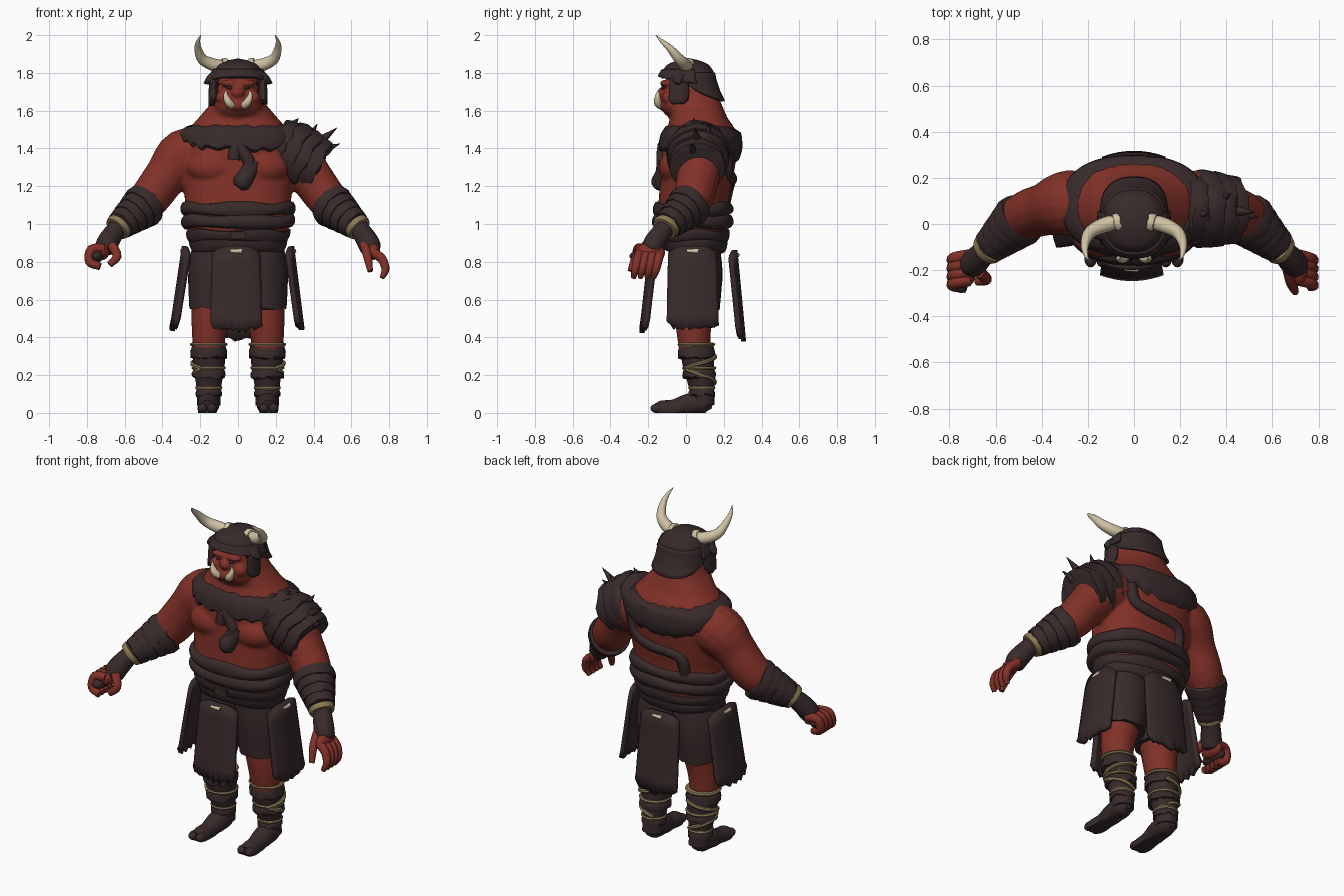
import bpy, bmesh, math, random
from mathutils import Vector, Matrix

random.seed(3)
if "Cube" in bpy.data.objects:
    bpy.data.objects.remove(bpy.data.objects["Cube"], do_unlink=True)


def material(name, r, g, b):
    m = bpy.data.materials.new(name)
    m.use_nodes = True
    m.diffuse_color = (r, g, b, 1)
    m.node_tree.nodes["Principled BSDF"].inputs["Base Color"].default_value = (r, g, b, 1)
    return m


SKIN = material("red skin", .222, .031, .021)
HIDE = material("dark leather", .04, .023, .024)
BONE = material("bone", .62, .53, .36)
CORD = material("tan cord", .26, .19, .09)


def finish(name, bm, mat):
    bmesh.ops.recalc_face_normals(bm, faces=bm.faces)
    mesh = bpy.data.meshes.new(name)
    bm.to_mesh(mesh)
    bm.free()
    ob = bpy.data.objects.new(name, mesh)
    bpy.context.collection.objects.link(ob)
    mesh.materials.append(mat)
    bpy.ops.object.select_all(action='DESELECT')
    ob.select_set(True)
    bpy.context.view_layer.objects.active = ob
    bpy.ops.object.shade_smooth_by_angle(angle=math.radians(45))
    return ob


def thicken(ob, amount):
    mod = ob.modifiers.new("thickness", 'SOLIDIFY')
    mod.thickness, mod.offset = amount, 0


def skin_rings(bm, rings, closed=True):
    rows = [[bm.verts.new(p) for p in ring] for ring in rings]
    n = len(rows[0])
    for a, b in zip(rows, rows[1:]):
        for i in range(n if closed else n - 1):
            j = (i + 1) % n
            bm.faces.new((a[i], a[j], b[j], b[i]))
    if closed:
        bm.faces.new(rows[0])
        bm.faces.new(rows[-1])


def smooth_path(pts, steps):
    p = [Vector(q) for q in pts]
    p = [p[0] * 2 - p[1]] + p + [p[-1] * 2 - p[-2]]
    out = []
    for a, b, c, d in zip(p, p[1:], p[2:], p[3:]):
        for k in range(steps):
            t = k / steps
            out.append((b * 2 + (c - a) * t + (a * 2 - b * 5 + c * 4 - d) * t * t
                        + (b * 3 - a - c * 3 + d) * t ** 3) / 2)
    return out + [p[-2]]


def tube(bm, pts, sides=16, steps=4, jag=0):
    """Round tube through (x, y, z, radius) points, kept above the floor."""
    path = smooth_path(pts, steps) if steps else [Vector(q) for q in pts]
    axis = (path[-1] - path[0]).to_3d().normalized()
    normal = axis.orthogonal()
    rings = []
    for i, p in enumerate(path):
        d = (path[min(i + 1, len(path) - 1)] - path[max(i - 1, 0)]).to_3d()
        d = d.normalized() if d.length > 1e-6 else axis
        normal = (normal - d * normal.dot(d)).normalized()
        side = d.cross(normal)
        ring = []
        for k in range(sides):
            a = math.tau * k / sides
            q = p.to_3d() + (normal * math.cos(a) + side * math.sin(a)) * max(p.w, .001)
            q += axis * random.uniform(-jag, jag) * (i != len(path) // 2)
            q.z = max(q.z, 0)
            ring.append(q)
        rings.append(ring)
    skin_rings(bm, rings)


def limb(name, pts, mat, s=1, **kw):
    bm = bmesh.new()
    tube(bm, [(x * s, y, z, r) for x, y, z, r in pts], **kw)
    return finish(name, bm, mat)


def band(name, p, q, r0, r1, mat, s=1, jag=0):
    """Bulging wrap around a limb from p to q."""
    p, q = Vector(p), Vector(q)
    prof = [(0, .8), (.06, 1), (.5, 1.06), (.94, 1), (1, .8)]
    pts = [(*p.lerp(q, t), (r0 + (r1 - r0) * t) * k) for t, k in prof]
    return limb(name, pts, mat, s, sides=24, steps=0, jag=jag)


def ball(bm, c, size):
    m = Matrix.Translation(c) @ Matrix.Diagonal((*size, 1))
    bmesh.ops.create_uvsphere(bm, u_segments=20, v_segments=12, radius=1, matrix=m)


def lump(name, c, size, mat):
    bm = bmesh.new()
    ball(bm, c, size)
    return finish(name, bm, mat)


def girth(secs, z, a, off=0):
    """Point on a body of (z, half width, front y, back y) sections."""
    lo, hi = secs[0], secs[-1]
    for lo, hi in zip(secs, secs[1:]):
        if z <= hi[0]:
            break
    t = min(max((z - lo[0]) / (hi[0] - lo[0]), 0), 1)
    rx, f, b = (lo[i] + (hi[i] - lo[i]) * t for i in (1, 2, 3))
    c, s = (math.copysign(abs(v) ** .85, v) for v in (math.cos(a), math.sin(a)))
    return Vector(((rx + off) * c, (f + b) / 2 + ((b - f) / 2 + off) * s, z))


def shell(bm, secs, low, high, off, rows=8, n=56, arc=None):
    a0, a1 = arc or (0, math.tau)
    angles = [a0 + (a1 - a0) * i / (n - 1 if arc else n) for i in range(n)]
    edge = [(low(a), high(a)) for a in angles]
    rings = [[girth(secs, l + (h - l) * t / rows, a, off(t / rows))
              for a, (l, h) in zip(angles, edge)] for t in range(rows + 1)]
    skin_rings(bm, rings, not arc)


def wrap(name, secs, low, high, thick, **kw):
    bm = bmesh.new()
    shell(bm, secs, low, high, lambda t: thick * (2 * math.sin(math.pi * t) ** .25 - 1), **kw)
    return finish(name, bm, HIDE)


def panel(name, top, bottom, side, w, bulge=.025, jag=.018, thick=.025):
    """Hanging leather flap with rounded top corners and a torn hem."""
    top, bottom, side = Vector(top), Vector(bottom), Vector(side)
    out = side.cross(top - bottom).normalized()
    bm, n, m = bmesh.new(), 17, 7
    tears = [random.uniform(-jag, jag * .6) for _ in range(n)]
    rows = []
    for j in range(m):
        v, row = j / (m - 1), []
        for i in range(n):
            u = 2 * i / (n - 1) - 1
            p = top.lerp(bottom, v) + side * u * w * (.92 + .08 * v) + out * bulge * (1 - u * u)
            p.z -= (1 - v) * .04 * u ** 4 + (tears[i] - .03 * u ** 4 if v == 1 else 0)
            row.append(p)
        rows.append(row)
    skin_rings(bm, rows, False)
    thicken(finish(name, bm, HIDE), thick)
    return out


TORSO = [(.85, .235, -.11, .2), (1, .275, -.155, .225), (1.12, .28, -.145, .225), (1.25, .295, -.135, .25),
         (1.4, .295, -.13, .275), (1.5, .265, -.1, .265), (1.56, .21, -.085, .22), (1.63, .15, -.1, .19), (1.7, .11, -.08, .165)]
MANTLE = [(1.28, .295, -.135, .262), (1.4, .31, -.138, .285), (1.48, .3, -.12, .285), (1.54, .24, -.09, .25)]
ARM = [(.14, .09, 1.39, .12), (.285, .09, 1.36, .143), (.38, .065, 1.255, .116), (.47, .035, 1.135, .107),
       (.56, -.04, 1.045, .085), (.65, -.12, .97, .045)]

# Torso, arms and head fused into one sculpted body
bm = bmesh.new()
shell(bm, TORSO, lambda a: .86, lambda a: 1.7, lambda t: 0, rows=24)
ball(bm, (0, .01, 1.7), (.12, .135, .13))
ball(bm, (0, -.05, 1.63), (.13, .082, .075))
ball(bm, (0, -.12, 1.63), (.07, .03, .03))
ball(bm, (0, -.125, 1.695), (.032, .03, .028))
for s in (1, -1):
    tube(bm, [(x * s, y, z, r) for x, y, z, r in ARM])
    ball(bm, (.13 * s, -.055, 1.3), (.14, .09, .09))
    ball(bm, (.05 * s, -.11, 1.745), (.045, .03, .018))
    ball(bm, (.08 * s, -.09, 1.67), (.04, .04, .035))
body = finish("body", bm, SKIN)
mod = body.modifiers.new("fuse", 'REMESH')
mod.mode, mod.voxel_size, mod.use_smooth_shade = 'VOXEL', .011, True
mod = body.modifiers.new("soften", 'SMOOTH')
mod.factor, mod.iterations = .5, 4

# Fur collar, waist wraps and buckle
wrap("fur_collar", MANTLE, lambda a: 1.385 - .05 * max(math.sin(a), 0) + .07 * abs(math.cos(a)) ** 3 + random.uniform(-.02, .012),
     lambda a: 1.525 - .02 * max(math.sin(a), 0) + random.uniform(-.008, .008), .014, n=72)
for i, (z0, z1, t) in enumerate([(.85, .93, .012), (.9, .975, .016), (.97, 1.055, .027), (1.04, 1.12, .027)]):
    wrap(f"waist_wrap_{i}", TORSO, lambda a: z0 + .008 * math.sin(3 * a + i),
         lambda a: z1 + .008 * math.sin(5 * a + i), t)
bm = bmesh.new()
bmesh.ops.create_cube(bm, size=1, matrix=Matrix.Translation((0, -.155, .94)) @ Matrix.Diagonal((.08, .03, .04, 1)))
finish("buckle", bm, HIDE)

# Straps lying on the torso
back, front = math.pi / 2, -math.pi / 2
for name, mid, route in [("back_strap", back, [(-.75, 1.38), (-.6, 1.28), (-.2, 1.24), (.35, 1.215), (.48, 1.1)]),
                         ("chest_strap", front, [(0, 1.42), (.1, 1.36), (.16, 1.31), (.02, 1.23)]),
                         ("chest_tatter", front, [(-.02, 1.42), (-.04, 1.37), (-.05, 1.34)])]:
    limb(name, [(*girth(TORSO, z, mid + a, -.008), .034) for a, z in route], HIDE, sides=10)
limb("chest_horn", [(.09, -.115, 1.33, .03), (.06, -.125, 1.27, .038), (.02, -.135, 1.22, .05), (0, -.14, 1.195, .03)], HIDE)

# Hanging flaps with bone toggles
for name, top, bottom, side, w in [
        ("front_flap", (-.01, -.16, .88), (-.01, -.21, .43), (1, 0, 0), .135),
        ("back_flap", (0, .235, .86), (0, .28, .385), (-1, 0, 0), .135),
        ("left_flap", (.26, .035, .88), (.315, .035, .44), (0, 1, 0), .135),
        ("right_flap", (-.26, .035, .88), (-.325, .035, .44), (0, -1, 0), .135)]:
    out = panel(name, top, bottom, side, w)
    c = Vector(top) + out * .036 - Vector((0, 0, .028))
    d = Vector(side) * .03
    limb(name + "_toggle", [(*(c - d), .009), (*(c + d), .013)], BONE, sides=8, steps=1)

for s, lr in ((1, "left"), (-1, "right")):
    # Legs, boots and bindings
    limb(lr + "_shorts", [(.1, .04, .92, .13), (.12, .05, .75, .143), (.13, .05, .55, .128)], HIDE, s, sides=24, jag=.008)
    limb(lr + "_thigh", [(.13, .05, .62, .115), (.15, .04, .48, .096), (.157, .045, .34, .082)], SKIN, s)
    limb(lr + "_boot", [(.155, .055, .36, .088), (.153, .065, .26, .083), (.155, .085, .12, .064), (.155, .09, .04, .062)], HIDE, s)
    limb(lr + "_foot", [(.155, .14, .04, .02), (.155, .1, .05, .055), (.157, .02, .045, .058), (.16, -.06, .022, .05),
                        (.163, -.13, .015, .05), (.163, -.165, .015, .035)], HIDE, s)
    for i, dx in enumerate((-.025, .025)):
        lump(f"{lr}_toe_{i}", ((.163 + dx) * s, -.15, .024), (.027, .038, .026), HIDE)
    for i, (z, r, y, h) in enumerate([(.36, .094, .055, .07), (.235, .085, .07, .05), (.13, .067, .083, .04)]):
        band(f"{lr}_boot_cuff_{i}", (.155, y, z), (.155, y, z - h), r - .006, r + .003, HIDE, s, jag=.01)
        band(f"{lr}_boot_cord_{i}", (.155, y, z + .012), (.155, y, z - .006), r + .001, r + .001, CORD, s)
    for z_end in (.31, .15):
        zig = [(-1.1 + .4 * k, .235 + (z_end - .235) * k / 8) for k in range(9)]
        limb(f"{lr}_lacing_{z_end > .2:d}", [(.155 + (.05 + .145 * z) * math.cos(a), .1 - .13 * z + (.05 + .145 * z) * math.sin(a), z, .011)
                                             for a, z in zig], CORD, s, sides=6, steps=2)

    # Bracers, wrist cords and gloves
    start, end = Vector((.482, .03, 1.11)), Vector((.645, -.115, .975))
    for i in range(4):
        band(f"{lr}_bracer_{i}", start.lerp(end, i * .2), start.lerp(end, i * .2 + .28),
             .115 - .011 * i, .11 - .011 * i, HIDE, s, jag=.006)
    band(lr + "_wrist_cord", (.623, -.098, .994), (.645, -.115, .972), .071, .067, CORD, s)
    limb(lr + "_glove", [(.64, -.11, .98, .05), (.685, -.16, .91, .058), (.705, -.18, .865, .054), (.71, -.185, .85, .03)], HIDE, s)
    lump(lr + "_palm", (.717 * s, -.19, .855), (.036, .076, .045), SKIN)
    if s > 0:
        curl = [(.715, .85, .026), (.762, .815, .025), (.78, .76, .022), (.762, .715, .013)]
        thumb = [(.67, -.2, .89, .026), (.685, -.26, .83, .024), (.7, -.295, .75, .015)]
    else:
        curl = [(.71, .87, .026), (.775, .865, .026), (.785, .8, .025), (.73, .775, .02)]
        thumb = [(.67, -.21, .89, .026), (.64, -.24, .83, .024), (.68, -.25, .785, .018)]
        lump("fist_wrap", (-.75, -.215, .83), (.04, .085, .035), HIDE)
    for i in range(4):
        y = -.135 - .036 * i
        limb(f"{lr}_finger_{i}", [(x, y - .012 * k, z, r) for k, (x, z, r) in enumerate(curl)], SKIN, s, sides=10)
    limb(lr + "_thumb", thumb, SKIN, s, sides=10)

    # Tusks, horns and helmet sides
    limb(lr + "_tusk", [(.03, -.135, 1.625, .02), (.05, -.15, 1.645, .021), (.065, -.15, 1.68, .013), (.06, -.148, 1.71, .002)], BONE, s, sides=10)
    lump(lr + "_eye", (.045 * s, -.125, 1.72), (.014, .01, .008), HIDE)
    limb(lr + "_horn", [(.06, .01, 1.835, .03), (.12, -.002, 1.84, .034), (.188, -.035, 1.872, .028), (.212, -.085, 1.93, .019),
                        (.21, -.13, 1.97, .01), (.196, -.16, 2, .001)], BONE, s)
    band(lr + "_horn_collar", (.06, .01, 1.835), (.09, .004, 1.838), .042, .039, BONE, s, jag=.004)
    panel(lr + "_cheek_guard", (.122 * s, -.035, 1.79), (.125 * s, -.04, 1.63), (0, s, 0), .045, .014, .012, .035)
    limb(lr + "_helmet_point", [(.11, -.04, 1.775, .045), (.15, -.04, 1.76, .028), (.182, -.035, 1.745, .002)], HIDE, s, sides=8)

# Helmet dome, front brim and neck guard
HELMET = [(1.64, .16, -.1, .205), (1.7, .142, -.12, .175), (1.76, .136, -.13, .155), (1.81, .13, -.125, .145),
          (1.845, .105, -.1, .12), (1.865, .06, -.05, .075), (1.875, .01, .0, .03)]
bm = bmesh.new()
shell(bm, HELMET, lambda a: 1.77, lambda a: 1.875, lambda t: 0, rows=12)
finish("helmet_dome", bm, HIDE)
bm = bmesh.new()
shell(bm, HELMET, lambda a: 1.75 - .03 * math.sin(a), lambda a: 1.815, lambda t: .016 * (1 - t), arc=(math.pi - .2, math.tau + .2))
thicken(finish("helmet_brim", bm, HIDE), .014)
bm = bmesh.new()
shell(bm, HELMET, lambda a: 1.74 - .09 * max(math.sin(a), 0) ** .5, lambda a: 1.8, lambda t: 0, arc=(-.2, math.pi + .2))
thicken(finish("neck_guard", bm, HIDE), .014)

# Layered shoulder armour with spikes
start, end = Vector((.195, .07, 1.43)), Vector((.43, .06, 1.3))
for i, r in enumerate((.14, .158, .153, .14)):
    band(f"shoulder_plate_{i}", start.lerp(end, i * .23), start.lerp(end, i * .23 + .33), r, r + .008, HIDE, jag=.012)
for i, (base, tip) in enumerate([((.36, .1, 1.43), (.42, .13, 1.53)), ((.4, .06, 1.41), (.525, .05, 1.51)),
                                 ((.42, .04, 1.38), (.54, .03, 1.425)), ((.27, .05, 1.5), (.32, .04, 1.56))]):
    limb(f"shoulder_spike_{i}", [(*base, .038), (*tip, .001)], HIDE, sides=8, steps=2)
